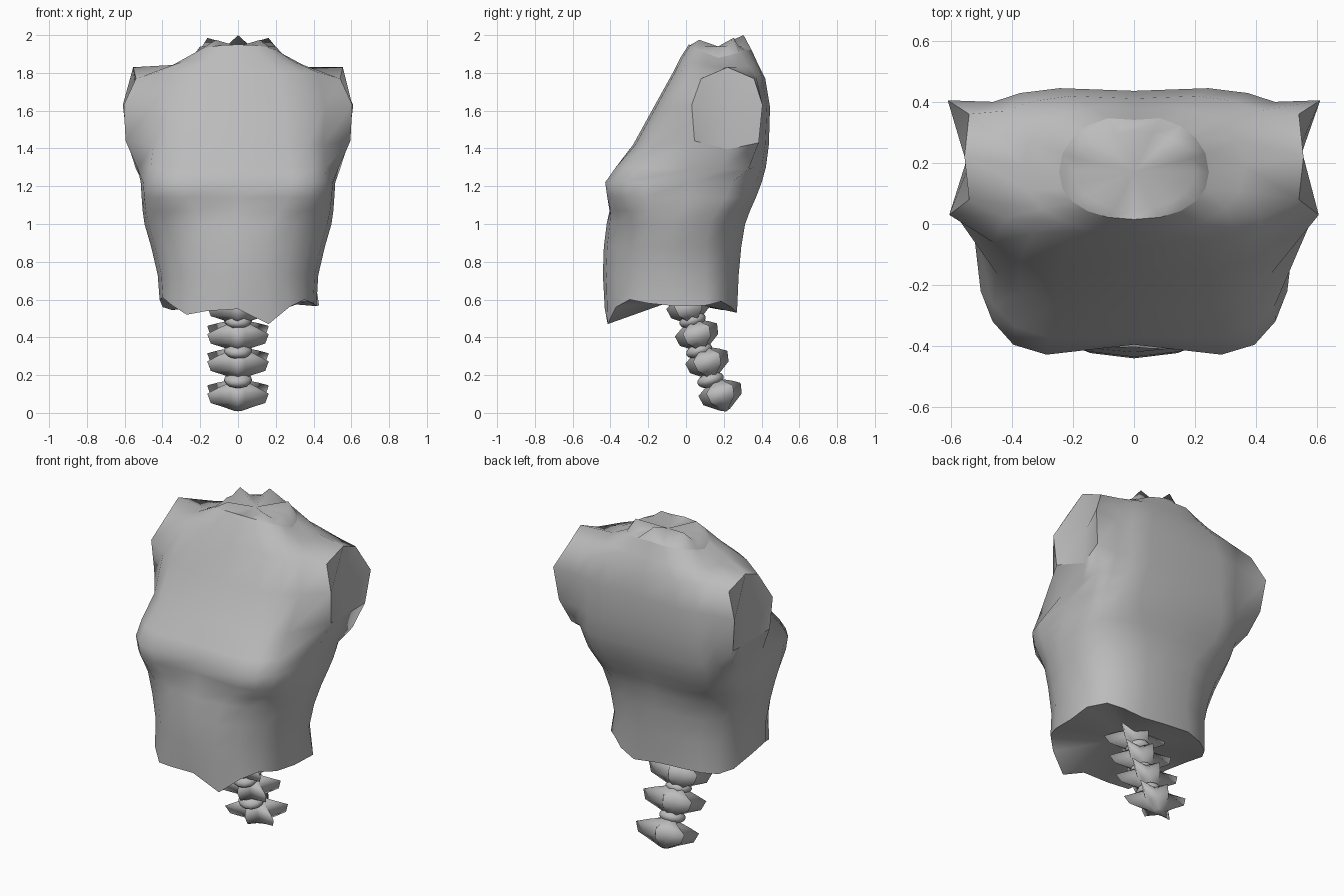
import bpy, bmesh, math
from mathutils import Matrix, Vector

cube = bpy.data.objects.get("Cube")
if cube:
    bpy.data.objects.remove(cube, do_unlink=True)

grey = bpy.data.materials.new("plain grey")
grey.use_nodes = True
grey.diffuse_color = (0.5, 0.5, 0.5, 1)
bsdf = next(n for n in grey.node_tree.nodes if n.type == 'BSDF_PRINCIPLED')
bsdf.inputs["Base Color"].default_value = (0.5, 0.5, 0.5, 1)
bsdf.inputs["Roughness"].default_value = 0.7


def power(v, p):
    return math.copysign(abs(v) ** p, v)


def finish(bm, name):
    """Turn a bmesh into a smooth grey object; edges already marked stay sharp."""
    bmesh.ops.recalc_face_normals(bm, faces=bm.faces)
    for f in bm.faces:
        f.smooth = True
    mesh = bpy.data.meshes.new(name)
    bm.to_mesh(mesh)
    bm.free()
    mesh.materials.append(grey)
    obj = bpy.data.objects.new(name, mesh)
    bpy.context.collection.objects.link(obj)
    return obj


def loft(bm, rings):
    """Skin rings of equal length with quads, returning the vertex grid."""
    grid = [[bm.verts.new(co) for co in ring] for ring in rings]
    n = len(grid[0])
    for low, high in zip(grid, grid[1:]):
        for k in range(n):
            j = (k + 1) % n
            bm.faces.new((low[k], low[j], high[j], high[k]))
    return grid


def cap(bm, ring, centre):
    """Close a ring with a fan."""
    c = bm.verts.new(centre)
    for k, v in enumerate(ring):
        bm.faces.new((v, ring[(k + 1) % len(ring)], c))


def sharpen(bm, ring):
    for k, v in enumerate(ring):
        edge = bm.edges.get((v, ring[(k + 1) % len(ring)]))
        if edge:
            edge.smooth = False


# Torso: 20 columns, column 0 at +x, 5 at the back, 15 at the front
N = 20
HEM = [.565, .57, .59, .56, .53, .55, .56, .55, .545, .56,
       .60, .61, .57, .52, .54, .55, .47, .56, .60, .58]
# side z, extra z front, extra z back, half width, front y, back y, side y,
# squareness of the front, squareness of the back
SECTIONS = [
    (0.56, 0, 0, .415, -.43, .28, -.05, .80, .62),
    (0.73, 0, 0, .425, -.44, .29, -.06, .93, .65),
    (0.88, 0, 0, .46, -.435, .305, -.06, .95, .68),
    (1.00, 0, 0, .495, -.42, .325, -.05, .90, .65),
    (1.07, 0, 0, .505, -.405, .35, -.02, .70, .60),
    (1.14, 0, 0, .51, -.395, .38, .02, .55, .55),
    (1.22, 0, 0, .515, -.395, .41, .03, .50, .50),
    (1.30, 0, 0, .515, -.37, .43, .09, .52, .42),
    (1.42, 0, 0, .51, -.28, .445, .15, .60, .42),
    (1.62, 0, 0, .53, -.17, .45, .20, .66, .42),
    (1.81, -.01, -.04, .49, -.07, .425, .21, .72, .55),
    (1.825, .055, .02, .36, -.03, .39, .19, .85, .75),
    (1.88, .07, .045, .245, .015, .355, .17, .9, .95),
]


def section(zs, zf, zb, w, yf, yb, ym, pf, pb):
    ring = []
    for k in range(N):
        a = 2 * math.pi * k / N
        c, s = math.cos(a), math.sin(a)
        x = w * power(c, pf)
        if s > 0:
            y, z = ym + s ** pb * (yb - ym), zs + zb * s
        else:   # chest swell on each side
            y, z = ym + power(s, pf) * (ym - yf), zs - zf * s
            y -= .055 * math.exp(-((abs(x) - .34) / .14) ** 2 - ((z - 1.19) / .1) ** 2)
        if k == 5:  # groove along the back
            y -= .014
        ring.append(Vector((x, y, z)))
    return ring


rings = [section(*s) for s in SECTIONS]
for v, z in zip(rings[0], HEM):
    v.z = z
rings[0][1].x += .03

# Ragged neck stump rising inside the last ring
PEAKS = {2: .045, 5: .06, 8: .045, 13: .035, 17: .035}
neck = []
for k in range(N):
    a = 2 * math.pi * k / N
    neck.append(Vector((.20 * math.cos(a), .175 + .13 * math.sin(a), 1.94 + PEAKS.get(k, 0))))
rings.append(neck)

# Arm stumps: the side columns of rows 8 to 10 are pulled out to a hollow
# octagon, with row 7 widened as the armpit below it
STUMP = {(10, 0): (.555, .22, 1.83), (10, 1): (.54, .36, 1.77),
         (9, 1): (.61, .405, 1.63), (8, 1): (.585, .385, 1.43),
         (8, 0): (.545, .22, 1.395), (8, -1): (.595, .045, 1.44),
         (9, -1): (.605, .03, 1.63), (10, -1): (.54, .08, 1.77),
         (9, 0): (.53, .22, 1.61),
         (7, 0): (.53, .19, 1.29), (7, 1): (.54, .33, 1.29), (7, -1): (.53, .02, 1.29)}
for (row, col), (x, y, z) in STUMP.items():
    rings[row][col % N] = Vector((x, y, z))
    rings[row][(10 - col) % N] = Vector((-x, y, z))

bm = bmesh.new()
grid = loft(bm, rings)
cap(bm, grid[0], (0, -.05, .60))
cap(bm, grid[-1], (0, .17, 1.94))
sharpen(bm, grid[0])
sharpen(bm, grid[-2])
rim = list(STUMP)[:8]
sharpen(bm, [grid[r][c % N] for r, c in rim])
sharpen(bm, [grid[r][(10 - c) % N] for r, c in rim])
finish(bm, "torso")

# Spine: star-shaped vertebrae with rounded discs between them
TILT = 0.3
# height, core radius, share of the spike length
BONE = [(-.088, .03, 0), (-.06, .06, .3), (-.03, .08, .8), (.025, .08, 1),
        (.05, .065, .5), (.072, .04, 0)]


def place(obj, y, z):
    obj.matrix_world = Matrix.Translation((0, y, z)) @ Matrix.Rotation(TILT, 4, 'X')


def vertebra(name, y, z):
    bm = bmesh.new()
    rings = []
    for h, r, spike in BONE:
        ring = []
        for k in range(12):
            a = math.pi * k / 6
            length = (0, .108, 0, .07, 0, .108)[k % 6]
            reach = r + length * spike
            ring.append(Vector((reach * math.cos(a), .78 * reach * math.sin(a), h)))
        rings.append(ring)
    grid = loft(bm, rings)
    cap(bm, grid[0], (0, 0, BONE[0][0] - .008))
    cap(bm, grid[-1], (0, 0, BONE[-1][0] + .005))
    place(finish(bm, name), y, z)


def disc(name, y, z):
    bm = bmesh.new()
    bmesh.ops.create_uvsphere(bm, u_segments=12, v_segments=8, radius=1)
    bmesh.ops.scale(bm, vec=(.075, .072, .04), verts=bm.verts)
    place(finish(bm, name), y, z)


for i, (y, z) in enumerate([(.015, .56), (.06, .415), (.115, .27), (.185, .1)]):
    vertebra(f"vertebra_{i + 1}", y, z)
for i, (y, z) in enumerate([(.035, .49), (.07, .33), (.13, .175)]):
    disc(f"spine_disc_{i + 1}", y, z)
